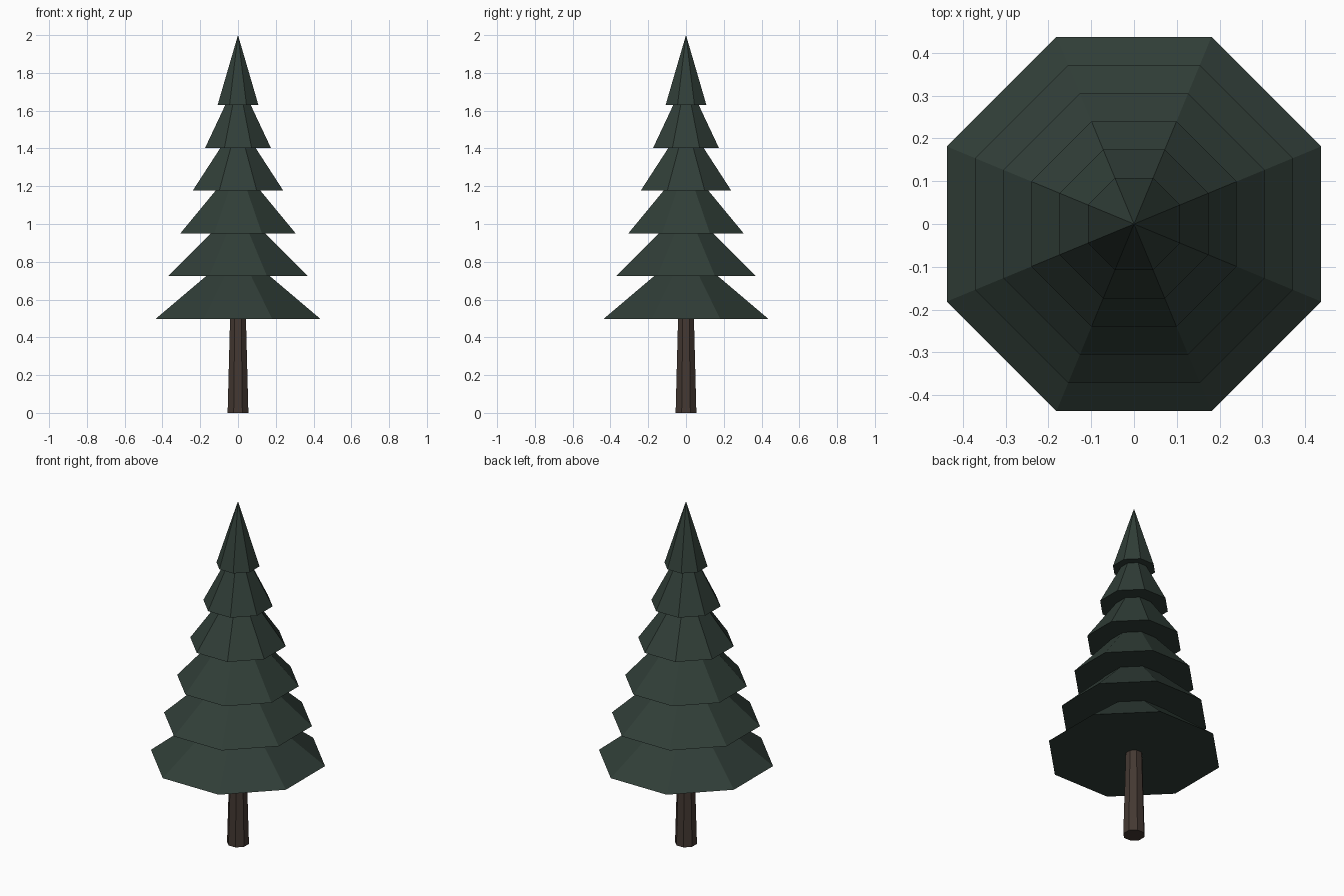
import bpy, math

if "Cube" in bpy.data.objects:
    bpy.data.objects.remove(bpy.data.objects["Cube"])

def material(name, rgb):
    m = bpy.data.materials.new(name)
    m.diffuse_color = (*rgb, 1)
    m.use_nodes = True
    m.node_tree.nodes["Principled BSDF"].inputs["Base Color"].default_value = m.diffuse_color
    return m

green = material("dark_pine_green", (0.030, 0.048, 0.039))
brown = material("dark_bark_brown", (0.058, 0.040, 0.032))

def octagon_cone(name, z, height, flat_bottom, flat_top, mat):
    """Eight-sided cone or frustum, flats facing the axes; sizes are centre-to-flat."""
    k = 1 / math.cos(math.pi / 8)
    bpy.ops.mesh.primitive_cone_add(vertices=8, radius1=flat_bottom * k, radius2=flat_top * k,
                                    depth=height, location=(0, 0, z + height / 2),
                                    rotation=(0, 0, math.pi / 8))
    ob = bpy.context.object
    ob.name = name
    ob.data.materials.append(mat)

# Trunk
octagon_cone("trunk", 0, 0.5, 0.055, 0.042, brown)

# Six overlapping foliage tiers, equally tall and shrinking upward
for i in range(6):
    octagon_cone(f"foliage_tier_{i + 1}", 0.497 + 0.2266 * i, 0.37, 0.437 - 0.0658 * i, 0, green)
